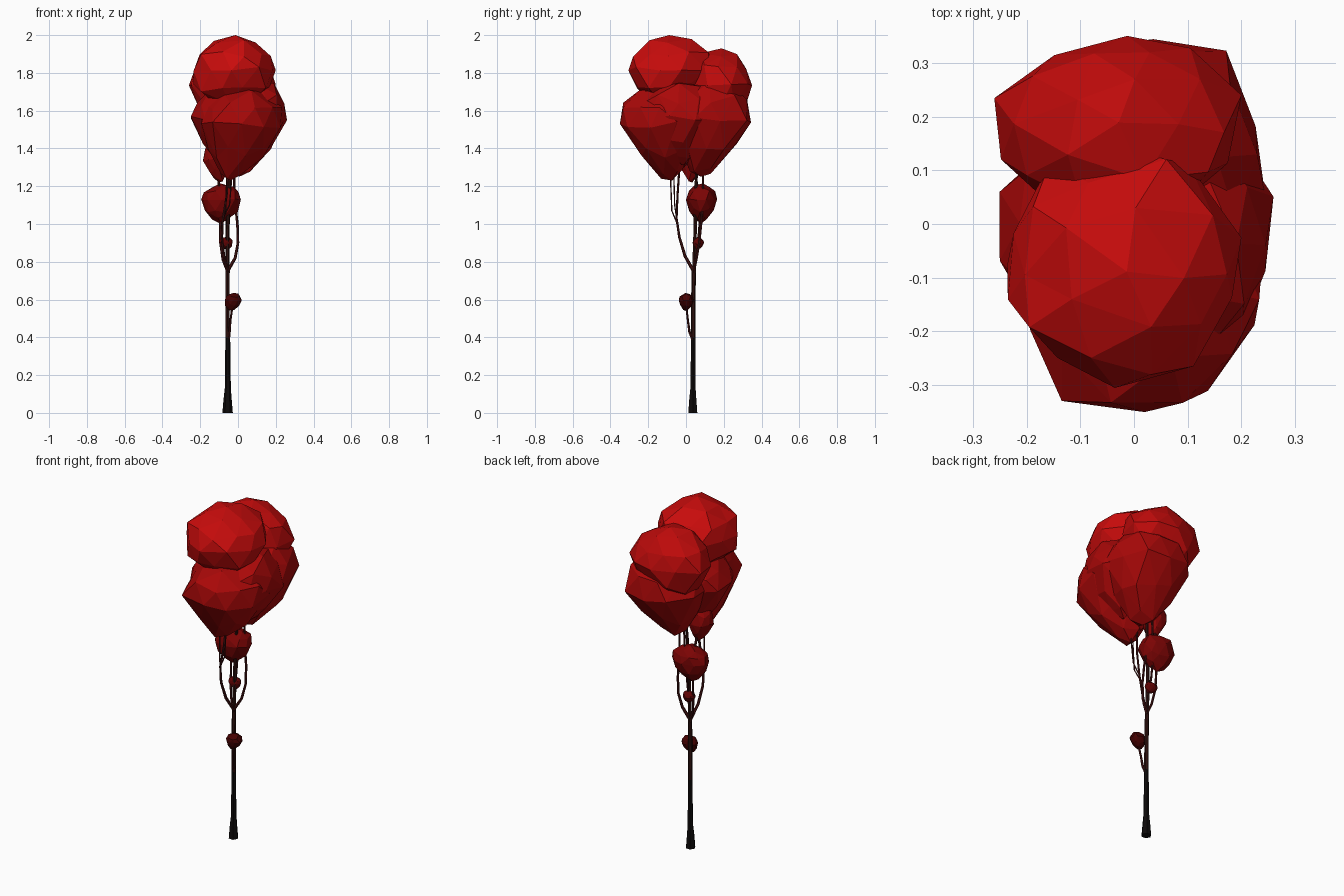
import bpy, bmesh, random
from mathutils import Vector

random.seed(11)


def material(name, rgb):
    m = bpy.data.materials.new(name)
    m.diffuse_color = (*rgb, 1)
    return m


def foliage(name, xr, yr, zr, widest, tip, red, taper=0.4, sub=2):
    """Faceted leaf clump filling the given box, narrowing to a tip below."""
    bm = bmesh.new()
    bmesh.ops.create_icosphere(bm, subdivisions=sub, radius=1)
    for v in bm.verts:
        v.co += Vector([random.uniform(-0.07, 0.07) for _ in range(3)])
        v.co *= random.uniform(0.95, 1.04)
        if v.co.z < 0:
            k = 1 - taper * min(1, -v.co.z)
            v.co.x *= k
            v.co.y *= k
    # fit to the box
    lo = [min(v.co[i] for v in bm.verts) for i in range(3)]
    hi = [max(v.co[i] for v in bm.verts) for i in range(3)]
    cx, cy = sum(xr) / 2, sum(yr) / 2
    for v in bm.verts:
        t = [(v.co[i] - lo[i]) / (hi[i] - lo[i]) for i in range(3)]
        x = xr[0] + t[0] * (xr[1] - xr[0])
        y = yr[0] + t[1] * (yr[1] - yr[0])
        if v.co.z < 0:
            f = v.co.z / lo[2]
            z = widest + f * (zr[0] - widest)
            x += (tip[0] - cx) * f ** 1.5
            y += (tip[1] - cy) * f ** 1.5
        else:
            z = widest + v.co.z / hi[2] * (zr[1] - widest)
        v.co = (x, y, z)
    bmesh.ops.recalc_face_normals(bm, faces=bm.faces)
    me = bpy.data.meshes.new(name)
    bm.to_mesh(me)
    bm.free()
    me.materials.append(material(name + "_red", (red, red * 0.006, red * 0.006)))
    bpy.context.collection.objects.link(bpy.data.objects.new(name, me))


def limb(name, pts, mat):
    """Tapered tube through (x, y, z, radius) points."""
    cu = bpy.data.curves.new(name + "_path", 'CURVE')
    cu.dimensions = '3D'
    cu.bevel_depth = 1.15
    cu.bevel_resolution = 1
    cu.use_fill_caps = True
    sp = cu.splines.new('POLY')
    sp.points.add(len(pts) - 1)
    for p, (x, y, z, r) in zip(sp.points, pts):
        p.co = (x, y, z, 1)
        p.radius = r
    tmp = bpy.data.objects.new(name + "_path", cu)
    bpy.context.collection.objects.link(tmp)
    dg = bpy.context.evaluated_depsgraph_get()
    me = bpy.data.meshes.new_from_object(tmp.evaluated_get(dg))
    bpy.data.objects.remove(tmp)
    me.materials.clear()
    me.materials.append(mat)
    me.polygons.foreach_set("use_smooth", [False] * len(me.polygons))
    bpy.context.collection.objects.link(bpy.data.objects.new(name, me))


black = material("bark_black", (0.004, 0.003, 0.003))
brown = material("bark_brown", (0.025, 0.005, 0.004))
rust = material("bark_red", (0.06, 0.006, 0.006))

# trunk, dark at the flared foot and redder higher up
limb("trunk_foot", [(-0.055, 0.036, 0, 0.024), (-0.055, 0.036, 0.07, 0.019),
                    (-0.054, 0.037, 0.13, 0.014), (-0.054, 0.038, 0.4, 0.011)], black)
limb("trunk_middle", [(-0.054, 0.038, 0.4, 0.011), (-0.055, 0.038, 0.58, 0.010),
                      (-0.055, 0.042, 0.76, 0.010)], brown)
limb("trunk_top", [(-0.055, 0.042, 0.74, 0.010), (-0.055, 0.048, 0.95, 0.009),
                   (-0.05, 0.05, 1.15, 0.008), (-0.04, 0.06, 1.35, 0.007)], brown)

# branches fanning out from the fork
branches = {
    "low_branch": [(-0.05, 0.038, 0.38, 0.006), (-0.045, 0.018, 0.43, 0.006),
                   (-0.04, 0.010, 0.49, 0.005), (-0.03, 0.002, 0.56, 0.005)],
    "left_branch": [(-0.055, 0.04, 0.75, 0.007), (-0.08, 0.05, 0.81, 0.006),
                    (-0.093, 0.065, 0.90, 0.006), (-0.095, 0.075, 1.05, 0.005)],
    "right_branch": [(-0.055, 0.04, 0.75, 0.008), (-0.015, 0.055, 0.82, 0.007),
                     (0.0, 0.07, 0.90, 0.006), (-0.003, 0.08, 1.0, 0.006),
                     (-0.02, 0.09, 1.15, 0.005), (-0.02, 0.09, 1.32, 0.005)],
    "front_branch": [(-0.055, 0.04, 0.75, 0.008), (-0.075, -0.005, 0.83, 0.007),
                     (-0.085, -0.035, 0.93, 0.006), (-0.08, -0.05, 1.03, 0.005),
                     (-0.06, -0.045, 1.15, 0.005), (-0.05, -0.035, 1.3, 0.005)],
    "back_branch": [(-0.055, 0.045, 0.85, 0.006), (-0.06, 0.07, 0.95, 0.005),
                    (-0.06, 0.09, 1.1, 0.005), (-0.05, 0.09, 1.3, 0.005)],
    "twig_a": [(-0.08, -0.05, 1.01, 0.003), (-0.065, -0.075, 1.07, 0.003),
               (-0.06, -0.083, 1.27, 0.003)],
    "twig_b": [(-0.08, -0.05, 1.03, 0.003), (-0.045, -0.06, 1.10, 0.003),
               (-0.03, -0.065, 1.28, 0.003)],
    "clump_stem": [(-0.095, 0.07, 1.15, 0.006), (-0.11, 0.04, 1.30, 0.006)],
}
for name, pts in branches.items():
    limb(name, pts, rust)

# main crown
foliage("crown_top_front", (-0.235, 0.20), (-0.305, 0.14), (1.63, 2.0), 1.82,
        (-0.02, -0.08), 0.58, 0.0)
foliage("crown_top_back", (-0.26, 0.20), (0.0, 0.35), (1.5, 1.93), 1.73,
        (-0.03, 0.14), 0.52, 0.15)
foliage("crown_low_front", (-0.20, 0.24), (-0.35, 0.10), (1.23, 1.72), 1.53,
        (-0.04, -0.07), 0.40, 0.55)
foliage("crown_low_left", (-0.25, 0.15), (-0.24, 0.20), (1.29, 1.73), 1.56,
        (-0.07, -0.03), 0.38, 0.55)
foliage("crown_low_back", (-0.20, 0.245), (-0.10, 0.345), (1.25, 1.76), 1.56,
        (-0.01, 0.07), 0.40, 0.55)
foliage("crown_low_right", (-0.05, 0.26), (-0.24, 0.17), (1.31, 1.75), 1.56,
        (0.06, -0.02), 0.40, 0.45)

# small clumps down the trunk
foliage("clump_under_crown", (-0.185, -0.05), (-0.045, 0.095), (1.22, 1.44), 1.34,
        (-0.10, 0.03), 0.27, 0.45)
foliage("clump_high", (-0.195, 0.015), (0.0, 0.165), (1.0, 1.215), 1.13,
        (-0.09, 0.075), 0.2, 0.2)
foliage("clump_middle", (-0.10, -0.03), (0.035, 0.097), (0.865, 0.93), 0.90,
        (-0.06, 0.065), 0.11, 0.2)
foliage("clump_low", (-0.07, 0.02), (-0.038, 0.04), (0.54, 0.635), 0.595,
        (-0.035, 0.0), 0.06, 0.3)
